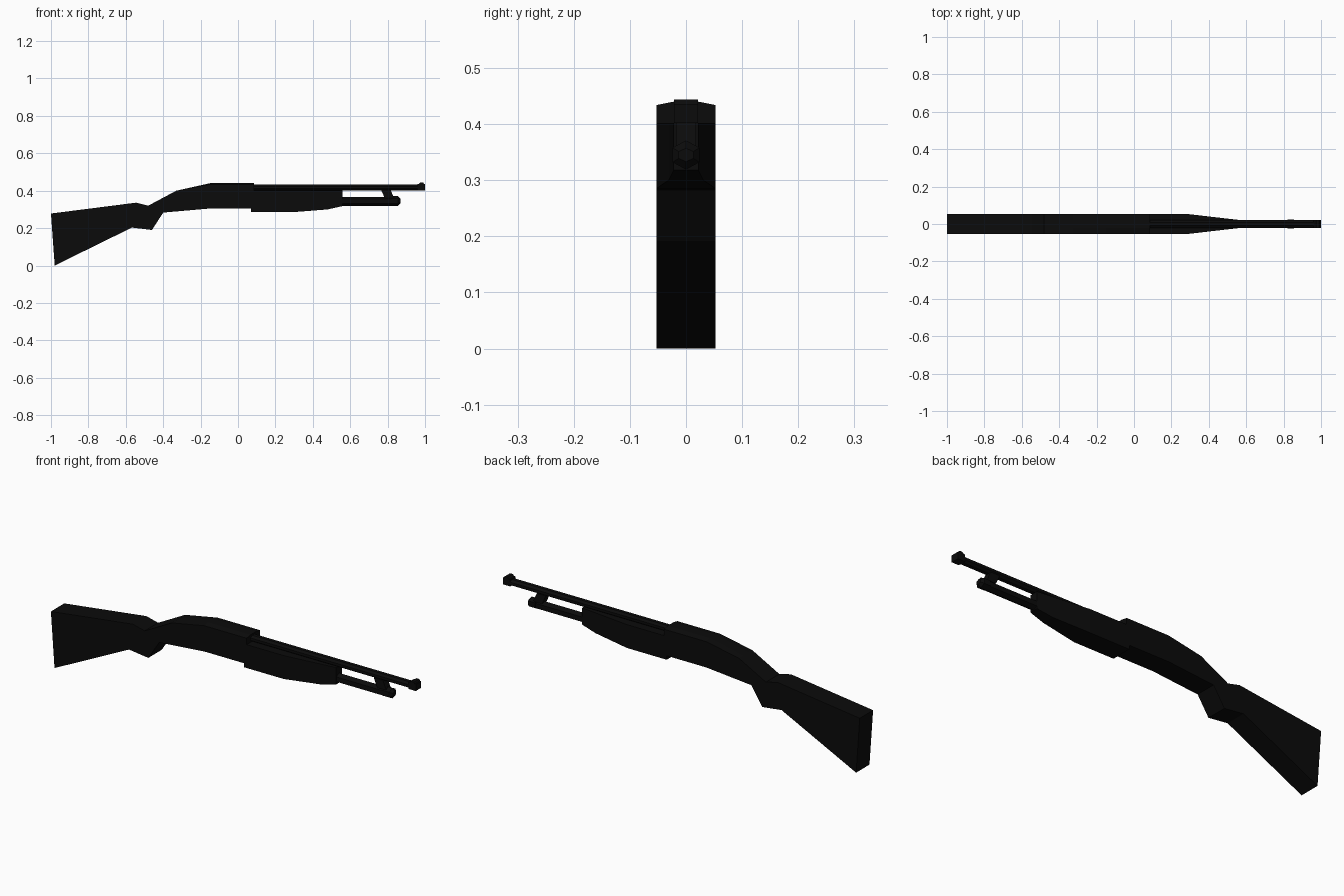
import bpy, bmesh, math

cube = bpy.data.objects.get("Cube")
if cube:
    bpy.data.objects.remove(cube)

black = bpy.data.materials.new("matte black")
black.use_nodes = True
colour = (0.0033, 0.0033, 0.0033, 1)
black.diffuse_color = colour
black.node_tree.nodes["Principled BSDF"].inputs["Base Color"].default_value = colour


def loft(name, rings):
    """Skin a list of equal-length point rings and cap both ends."""
    bm = bmesh.new()
    loops = [[bm.verts.new(p) for p in ring] for ring in rings]
    n = len(loops[0])
    for a, b in zip(loops, loops[1:]):
        for i in range(n):
            j = (i + 1) % n
            bm.faces.new((a[i], a[j], b[j], b[i]))
    bm.faces.new(loops[0])
    bm.faces.new(loops[-1])
    bmesh.ops.recalc_face_normals(bm, faces=bm.faces)
    mesh = bpy.data.meshes.new(name)
    bm.to_mesh(mesh)
    bm.free()
    mesh.materials.append(black)
    obj = bpy.data.objects.new(name, mesh)
    bpy.context.collection.objects.link(obj)
    return obj


def tube(name, sides, z, stations):
    """Faceted tube along x; each station is (x, half width, half height)."""
    k = 1 / math.cos(math.pi / sides)
    angles = [2 * math.pi * (i + 0.5) / sides for i in range(sides)]
    loft(name, [[(x, w * k * math.cos(a), z + h * math.sin(a) / max(map(math.sin, angles)))
                 for a in angles] for x, w, h in stations])


def slab(name, profile, half):
    """Side profile (x, z) extruded across y."""
    loft(name, [[(x, y, z) for x, z in profile] for y in (-half, half)])


# Stock and receiver in one piece, with a slightly crowned receiver top
side = [(-1, .278), (-.545, .336), (-.48, .32), (-.33, .40), (-.15, .434), (.085, .434),
        (.085, .305), (-.15, .305), (-.40, .283), (-.46, .19), (-.567, .203), (-.98, 0)]
loft("stock_and_receiver",
     [[(x, y, z + (rise if z > .42 else 0)) for x, z in side]
      for y, rise in ((-.053, 0), (-.022, .006), (.022, .006), (.053, 0))])

# Fore-end grip, tapering towards the front
loft("fore_end",
     [[(x, -w, low), (x, w, low), (x, w, .402), (x, -w, .402)]
      for x, w, low in ((.07, .053, .285), (.29, .053, .285),
                        (.48, .031, .30), (.56, .022, .318))])

# Barrel and the tube below it
tube("barrel", 8, .417, [(.08, .021, .015), (.99, .021, .015)])
tube("lower_tube", 6, .343, [(.5, .021, .024), (.83, .021, .024)])
tube("tube_cap", 6, .345, [(.82, .024, .026), (.855, .024, .026), (.868, .013, .012)])

# Bracket between the tubes, muzzle block and front sight
slab("bracket", [(.765, .405), (.815, .405), (.835, .36), (.785, .36)], .018)
slab("muzzle_block", [(.96, .402), (1, .402), (1, .436), (.96, .436)], .021)
slab("front_sight", [(.965, .434), (.995, .434), (.99, .444), (.975, .444)], .021)
